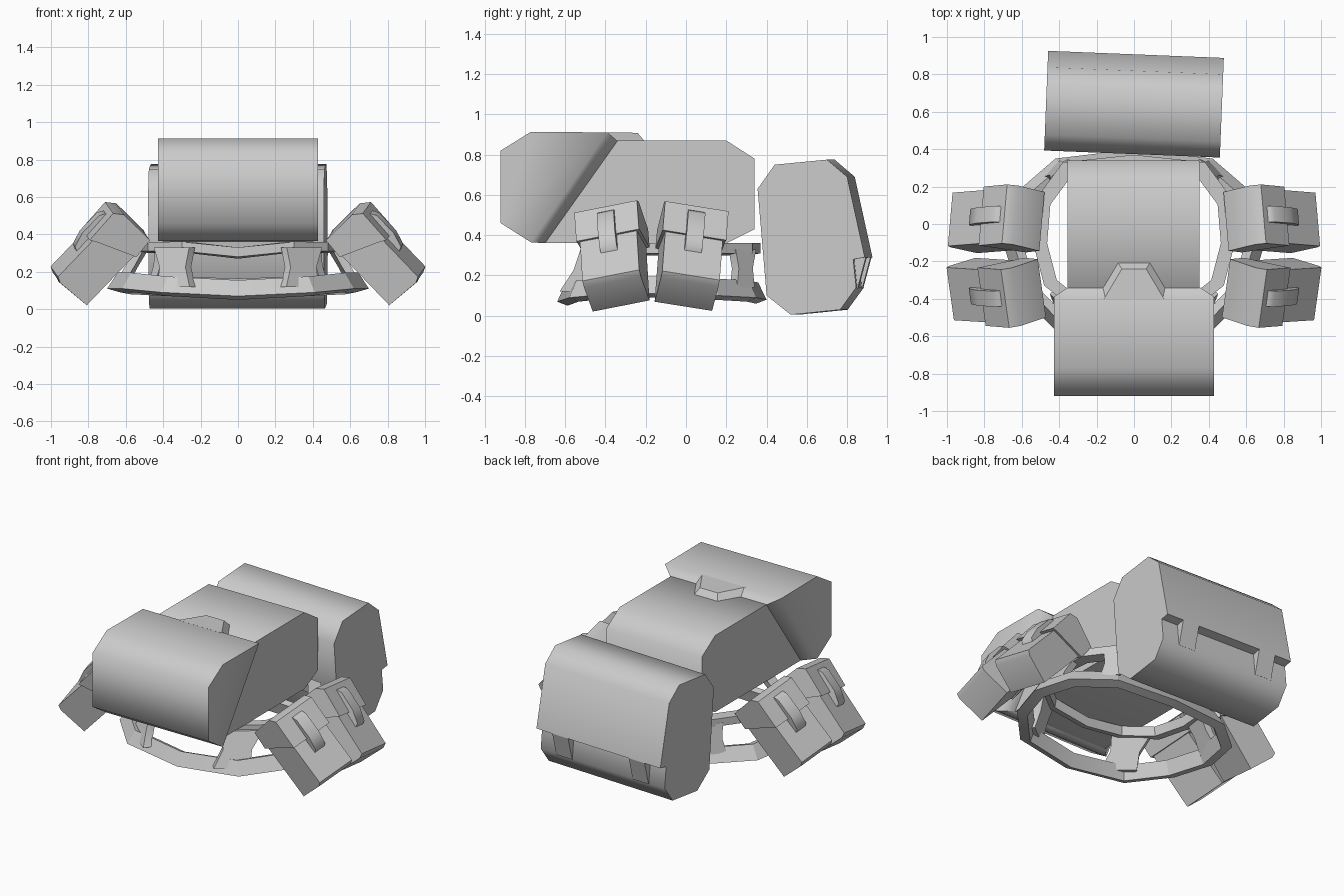
import bpy, bmesh, math
from mathutils import Matrix, Vector

if "Cube" in bpy.data.objects:
    bpy.data.objects.remove(bpy.data.objects["Cube"])


def finish(name, bm, matrix=None, angle=60):
    if matrix:
        bmesh.ops.transform(bm, matrix=matrix, verts=bm.verts)
    bmesh.ops.recalc_face_normals(bm, faces=bm.faces)
    me = bpy.data.meshes.new(name)
    bm.to_mesh(me)
    bm.free()
    ob = bpy.data.objects.new(name, me)
    bpy.context.collection.objects.link(ob)
    bpy.ops.object.select_all(action='DESELECT')
    ob.select_set(True)
    bpy.context.view_layer.objects.active = ob
    bpy.ops.object.shade_smooth_by_angle(angle=math.radians(angle))
    return ob


def loft(name, rows, matrix=None, caps=True, closed=False, angle=60):
    """Join rows of points with quads; optionally cap or close the run."""
    bm = bmesh.new()
    vs = [[bm.verts.new(p) for p in row] for row in rows]
    n = len(vs[0])
    for k in range(len(vs) if closed else len(vs) - 1):
        a, b = vs[k], vs[(k + 1) % len(vs)]
        for i in range(n):
            j = (i + 1) % n
            bm.faces.new((a[i], a[j], b[j], b[i]))
    if caps and not closed:
        bm.faces.new(vs[0])
        bm.faces.new(vs[-1])
    return finish(name, bm, matrix, angle)


def prism(name, profile, x0, x1, matrix=None, angle=60):
    return loft(name, [[(x, a, b) for a, b in profile] for x in (x0, x1)], matrix, angle=angle)


# main bag
prism("main_bag", [(0.34, 0.78), (0.2, 0.87), (-0.34, 0.87), (-0.70, 0.36), (0.2, 0.36), (0.34, 0.43)],
      -0.355, 0.35)

# front cover with slanted rear rim
front = [(-0.92, 0.82), (-0.77, 0.913)]
low = [(-0.77, 0.365), (-0.92, 0.46)]
outer = front + [(-0.39, 0.91)] + low
inner = front + [(-0.34, 0.868), (-0.70, 0.36), (-0.92, 0.46)]
rim_bm = bmesh.new()
ends = []
for s in (-1, 1):
    o = [rim_bm.verts.new((s * 0.428, y, z)) for y, z in outer]
    i = [rim_bm.verts.new((s * 0.355, y, z)) for y, z in inner[2:4]]
    rim_bm.faces.new(o)
    rim_bm.faces.new((o[2], o[3], i[1], i[0]))
    ends.append((o, i))
(lo, li), (ro, ri) = ends
for a, b in ((0, 1), (1, 2), (3, 4), (4, 0)):
    rim_bm.faces.new((lo[a], lo[b], ro[b], ro[a]))
rim_bm.faces.new((lo[2], li[0], ri[0], ro[2]))
rim_bm.faces.new((lo[3], li[1], ri[1], ro[3]))
rim_bm.faces.new((li[0], li[1], ri[1], ri[0]))
finish("front_cover", rim_bm, angle=40 + 20)

# closing tab on the cover
loft("cover_tab", [[(-0.16, -0.40, 0.911), (0.16, -0.40, 0.911), (0.065, -0.24, 0.908), (-0.065, -0.24, 0.908)],
                   [(-0.18, -0.35, 0.86), (0.18, -0.35, 0.86), (0.09, -0.20, 0.86), (-0.09, -0.20, 0.86)]],
     angle=25)

# rear roll, slightly yawed, flap step in its profile
YAW = Matrix.Translation((0, 0.64, 0)) @ Matrix.Rotation(math.radians(-2.3), 4, 'Z') @ Matrix.Translation((0, -0.621, 0))
roll = [(0.355, 0.63), (0.44, 0.75), (0.70, 0.775), (0.80, 0.69), (0.888, 0.29), (0.83, 0.28),
        (0.845, 0.14), (0.765, 0.03), (0.52, 0.005), (0.40, 0.10)]
prism("rear_roll", roll, -0.47, 0.47, YAW)
for s in (-1, 1):
    prism("roll_strap", [(0.82, 0.29), (0.888, 0.29), (0.847, 0.135), (0.82, 0.15)],
          s * 0.23, s * 0.35, YAW, 25)


# waist frame rings
def ring(name, half, section):
    path = half + [(-x, y, z) for x, y, z in reversed(half[1:-1])]
    cy = -0.12
    rows = [[(x * k, cy + (y - cy) * k, z + dz) for k, dz in section] for x, y, z in path]
    loft(name, rows, closed=True, angle=20)


ring("lower_ring",
     [(0, -0.64, 0.07), (0.41, -0.58, 0.09), (0.62, -0.36, 0.11), (0.70, -0.10, 0.11),
      (0.64, 0.16, 0.10), (0.42, 0.35, 0.09), (0, 0.40, 0.08)],
     [(1.0, 0.0), (0.90, -0.02), (0.85, 0.07), (0.92, 0.085)])
ring("upper_ring",
     [(0, -0.48, 0.30), (0.30, -0.47, 0.33), (0.48, -0.33, 0.33), (0.54, -0.1, 0.33),
      (0.52, 0.14, 0.33), (0.38, 0.33, 0.33), (0, 0.37, 0.33)],
     [(1.0, -0.02), (1.0, 0.03), (0.86, 0.03), (0.88, -0.03)])


# struts between the rings
def strut(a, b, w0, w1):
    a, b = Vector(a), Vector(b)
    radial = Vector((a.x, a.y + 0.12, 0)).normalized()
    side = Vector((-radial.y, radial.x, 0))
    rows = []
    for p, w in ((a, w0), (a.lerp(b, 0.5), min(w0, w1) * 0.8), (b, w1)):
        rows.append([p + side * (i * w / 2) + radial * (j * 0.025)
                     for i, j in ((-1, -1), (1, -1), (1, 1), (-1, 1))])
    for s in (1, -1):
        loft("frame_strut", [[(s * p.x, p.y, p.z) for p in r] for r in rows])


strut((0.33, -0.54, 0.12), (0.34, -0.43, 0.33), 0.22, 0.24)
strut((0.62, -0.02, 0.14), (0.51, -0.02, 0.33), 0.16, 0.16)
strut((0.42, 0.28, 0.14), (0.38, 0.28, 0.33), 0.12, 0.14)

# side pouches: profiles are (down, outward), turned into place
body = [(0.0, 0.0), (0.43, 0.0), (0.44, 0.19), (0.425, 0.222), (0.0, 0.222)]
flap = [(-0.055, 0.0), (-0.06, 0.20), (-0.025, 0.248), (0.165, 0.24), (0.145, 0.2), (0.06, -0.01)]
loop = [(0.0, 0.22), (0.01, 0.25), (0.04, 0.268), (0.17, 0.268), (0.25, 0.245), (0.27, 0.20)]
U, N = (0.68, -0.735), (0.735, 0.68)
for y, rx, rz in ((-0.36, 11, -8), (0.02, -9, 5)):
    turn = (Matrix.Translation((0.754, y, 0.295)) @ Matrix.Rotation(math.radians(rz), 4, 'Z')
            @ Matrix.Rotation(math.radians(rx), 4, 'X'))
    for s in (1, -1):
        mat = Matrix.Diagonal((s, 1, 1, 1)) @ turn
        for name, prof, hw in (("pouch_body", body, 0.145), ("pouch_flap", flap, 0.16), ("pouch_loop", loop, 0.043)):
            rows = [[(0.53 + u * U[0] + n * N[0] - 0.754, v, 0.36 + u * U[1] + n * N[1] - 0.295)
                     for u, n in prof] for v in (-hw, hw)]
            loft(name, rows, mat, angle=50)
